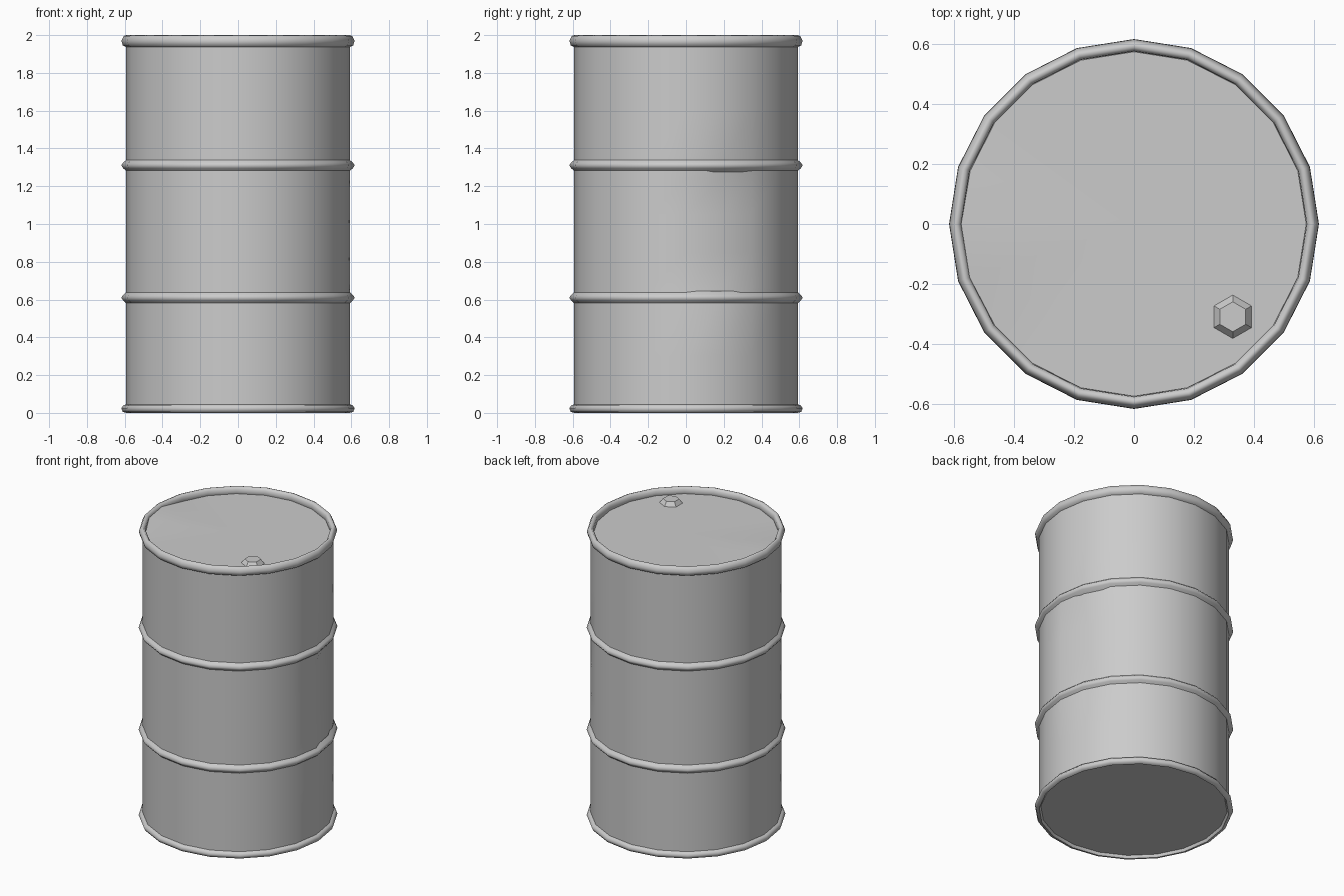
import bpy
import bmesh
import math
from mathutils import Vector

cube = bpy.data.objects.get("Cube")
if cube:
    bpy.data.objects.remove(cube, do_unlink=True)

SEGMENTS = 20

steel = bpy.data.materials.new("grey steel")
steel.use_nodes = True
grey = (0.6, 0.6, 0.6, 1)
steel.diffuse_color = grey
steel.node_tree.nodes["Principled BSDF"].inputs["Base Color"].default_value = grey


def finish(name, bm, angle=50):
    bmesh.ops.recalc_face_normals(bm, faces=bm.faces)
    mesh = bpy.data.meshes.new(name)
    bm.to_mesh(mesh)
    bm.free()
    mesh.materials.append(steel)
    obj = bpy.data.objects.new(name, mesh)
    bpy.context.collection.objects.link(obj)
    bpy.ops.object.select_all(action="DESELECT")
    obj.select_set(True)
    bpy.context.view_layer.objects.active = obj
    bpy.ops.object.shade_smooth_by_angle(angle=math.radians(angle))
    return obj


def lathe(profile, closed=False):
    """Spin (radius, height) points about z; a zero radius makes a centre point."""
    bm = bmesh.new()
    rings = []
    for radius, z in profile:
        count = SEGMENTS if radius else 1
        rings.append([bm.verts.new((radius * math.cos(math.tau * i / SEGMENTS),
                                    radius * math.sin(math.tau * i / SEGMENTS), z))
                      for i in range(count)])
    pairs = list(zip(rings, rings[1:]))
    if closed:
        pairs.append((rings[-1], rings[0]))
    for a, b in pairs:
        for i in range(SEGMENTS):
            j = (i + 1) % SEGMENTS
            corners = [a[i % len(a)], a[j % len(a)], b[j % len(b)], b[i % len(b)]]
            bm.faces.new(list(dict.fromkeys(corners)))
    return bm


# Shell, with a shallow crease on the left side of the middle band
heights = [0.02, 0.3, 0.6, 0.66, 0.85, 1.05, 1.24, 1.31, 1.6, 1.95]
shell = lathe([(0.593, z) for z in heights])
for v in shell.verts:
    angle = math.atan2(v.co.y, v.co.x)
    if 0.65 < v.co.z < 1.25 and 0 < angle < 0.4:
        v.co.x -= 0.025
finish("drum_shell", shell)

# Rolling hoops
for name, z in (("lower_hoop", 0.61), ("upper_hoop", 1.31)):
    finish(name, lathe([(0.585, z - 0.035), (0.608, z - 0.015), (0.618, z),
                        (0.608, z + 0.015), (0.585, z + 0.035)]), 70)

# Rolled rims, the top one knocked down slightly near the filler
finish("bottom_rim", lathe([(0.58, 0.015), (0.59, 0), (0.61, 0.005), (0.618, 0.025),
                            (0.605, 0.042), (0.585, 0.045)], True), 70)
rim = lathe([(0.575, 1.95), (0.59, 1.935), (0.61, 1.945), (0.617, 1.97),
             (0.605, 1.995), (0.592, 2.0), (0.578, 1.985)], True)
dent = Vector((0.43, -0.43))
for v in rim.verts:
    if (v.co.xy - dent).length < 0.06:
        v.co.z -= 0.02
finish("top_rim", rim, 70)

# Lid, bent up a little at its right edge
lid = lathe([(0.585, 1.955), (0.36, 1.955), (0, 1.955)])
for v in lid.verts:
    if v.co.x < -0.55 and abs(v.co.y + 0.07) < 0.15:
        v.co.z += 0.025
finish("lid", lid)
finish("base", lathe([(0.59, 0.018), (0, 0.022)]))

# Filler cap
cap = bmesh.new()
bmesh.ops.create_cone(cap, cap_ends=True, segments=6, radius1=0.075, radius2=0.05, depth=0.03)
bmesh.ops.translate(cap, verts=cap.verts, vec=(0.33, -0.31, 1.967))
finish("filler_cap", cap, 30)
